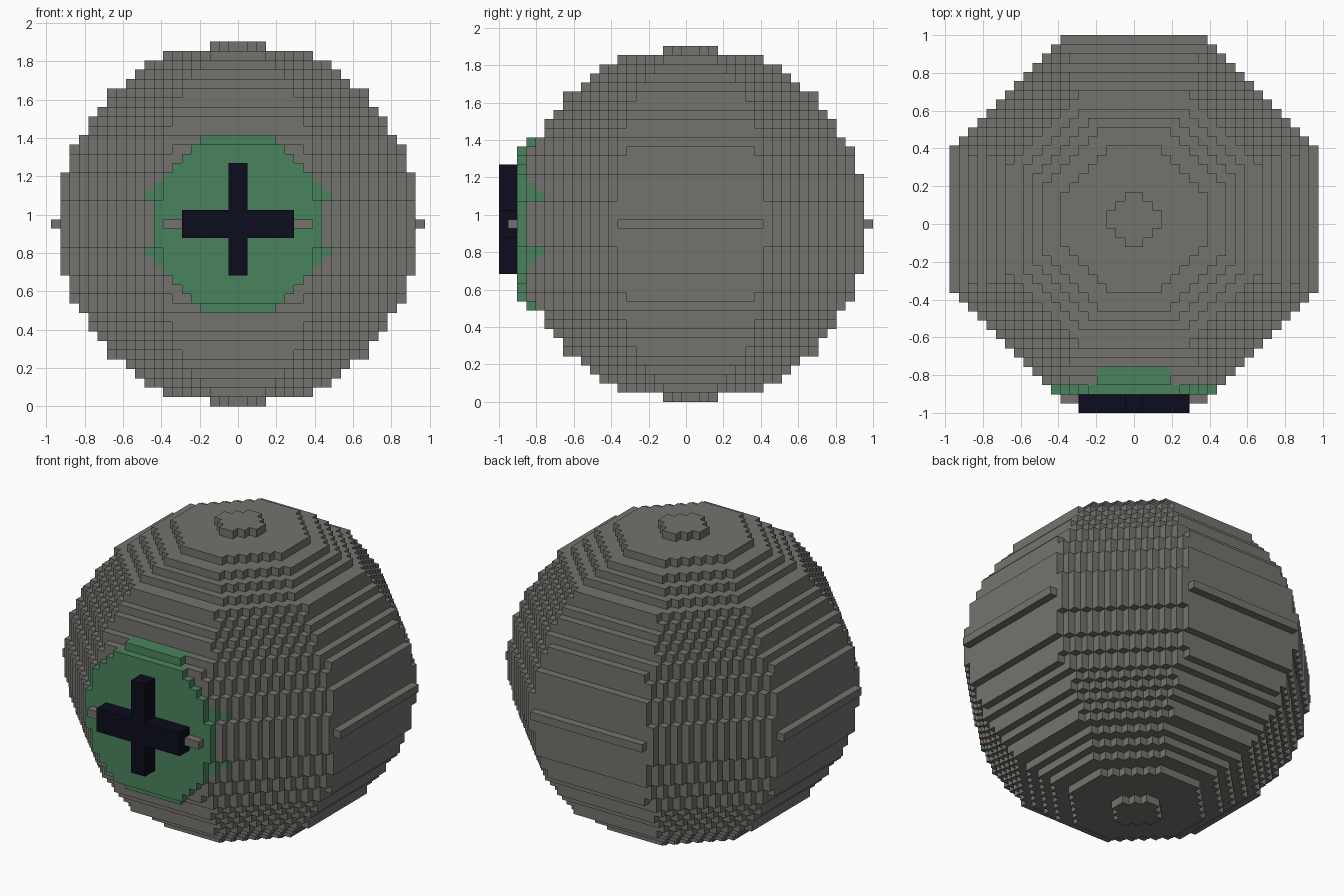
import bpy, bmesh, math

if "Cube" in bpy.data.objects:
    bpy.data.objects.remove(bpy.data.objects["Cube"])

V = 2 / 41                      # size of one block
CY, CZ = V / 2, 19.5 * V        # centre of the ball
# half width of each layer, from the equator to the pole
HALF = [20, 19, 19, 19, 19, 19, 18, 18, 18, 17,
        16, 16, 15, 14, 14, 12, 11, 10, 8, 3]
# half width of the green iris in each layer
IRIS = [9, 9, 9, 10, 9, 9, 7, 6, 5, 4]


def material(name, rgb):
    m = bpy.data.materials.new(name)
    m.diffuse_color = (*rgb, 1)
    m.use_nodes = True
    m.node_tree.nodes["Principled BSDF"].inputs["Base Color"].default_value = m.diffuse_color
    return m


GREY = material("stone_grey", (0.178, 0.171, 0.156))
GREEN = material("iris_green", (0.068, 0.226, 0.110))
NAVY = material("pupil_navy", (0.0035, 0.0035, 0.013))


def fold(n):
    """Distance of a block index from the middle plane, counted from 0."""
    return n if n >= 0 else -n - 1


def in_iris(x, y, z):
    k = abs(z)
    if y >= 0 or k >= len(IRIS) or fold(x) >= IRIS[k]:
        return False
    depth = {3: 16, 4: 17, 9: 16}.get(k, 18)
    return depth <= fold(y) <= 18


# Ball: octagonal layers of blocks, 0 = grey, 1 = green
blocks = {}
for z in range(-19, 20):
    k = abs(z)
    a = HALF[k]
    diag = 4 if k == 19 else round(math.sqrt(2 * (387 - k * k)))
    for x in range(-a, a):
        for y in range(-a, a):
            if fold(x) + fold(y) <= diag - 2:
                blocks[x, y, z] = int(in_iris(x, y, z))

# Iris blocks standing one row in front of the ball
for k in range(6, 10):
    for z in (-k, k):
        for x in range(-IRIS[k], IRIS[k]):
            blocks[x, -HALF[k] - 1, z] = 1

AXES = [(1, 0, 0), (0, 1, 0), (0, 0, 1)]


def block_mesh(name, cells, mats):
    """Make one mesh from the outer faces of a set of blocks."""
    bm = bmesh.new()
    verts = {}

    def vert(p):
        if p not in verts:
            verts[p] = bm.verts.new((p[0] * V, CY + p[1] * V, CZ + (p[2] - 0.5) * V))
        return verts[p]

    for c, mat in cells.items():
        for i in range(3):
            u, w = AXES[(i + 1) % 3], AXES[(i + 2) % 3]
            for s in (0, 1):
                step = 1 if s else -1
                if tuple(c[n] + step * AXES[i][n] for n in range(3)) in cells:
                    continue
                o = [c[n] + s * AXES[i][n] for n in range(3)]
                ring = [(0, 0), (1, 0), (1, 1), (0, 1)]
                if not s:
                    ring.reverse()
                f = bm.faces.new([vert(tuple(o[n] + p * u[n] + q * w[n] for n in range(3)))
                                  for p, q in ring])
                f.material_index = mat
    me = bpy.data.meshes.new(name)
    bm.to_mesh(me)
    bm.free()
    for m in mats:
        me.materials.append(m)
    ob = bpy.data.objects.new(name, me)
    bpy.context.collection.objects.link(ob)


block_mesh("eyeball", blocks, [GREY, GREEN])

# Cross-shaped pupil, two blocks deep on the front
pupil = {}
for y in (-21, -20):
    for x in range(-6, 6):
        for z in range(-5, 7):
            if abs(z) <= 1 or fold(x) == 0:
                pupil[x, y, z] = 0
block_mesh("pupil", pupil, [NAVY])
